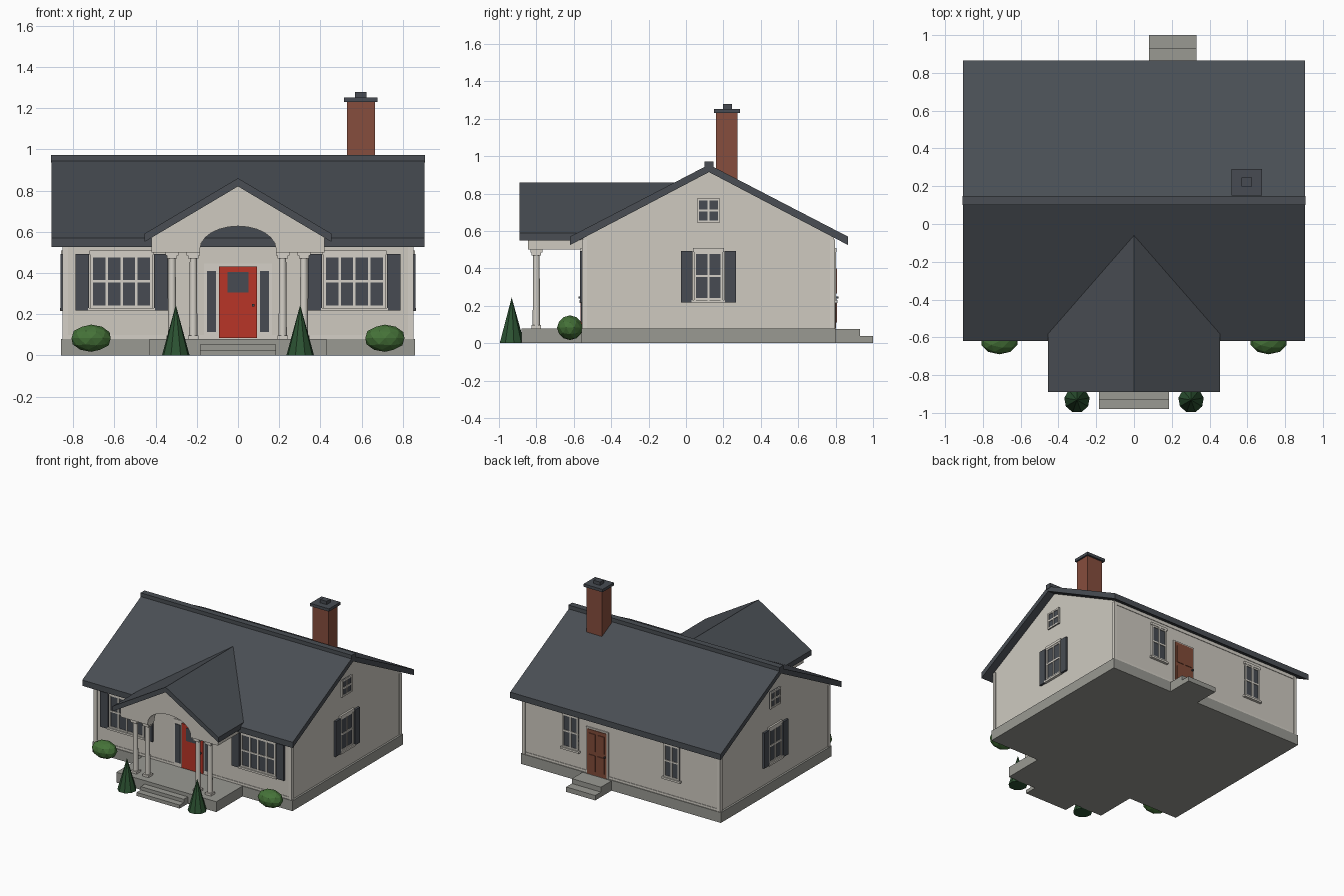
import bpy, bmesh, math
from mathutils import Matrix, Vector

if "Cube" in bpy.data.objects:
    bpy.data.objects.remove(bpy.data.objects["Cube"])


def material(name, rgb):
    m = bpy.data.materials.new(name)
    m.use_nodes = True
    m.diffuse_color = (*rgb, 1)
    m.node_tree.nodes["Principled BSDF"].inputs["Base Color"].default_value = (*rgb, 1)
    return m


SIDING = material("cream siding", (0.62, 0.59, 0.53))
TRIM = material("pale trim", (0.66, 0.63, 0.57))
ROOF = material("slate roof", (0.067, 0.076, 0.088))
SHUTTER = material("dark slate", (0.063, 0.071, 0.084))
STONE = material("grey stone", (0.32, 0.32, 0.29))
BRICK = material("red brick", (0.24, 0.075, 0.047))
RED = material("red door", (0.48, 0.035, 0.02))
BROWN = material("brown door", (0.22, 0.07, 0.04))
LEAF = material("bush green", (0.06, 0.17, 0.04))
PINE = material("conifer green", (0.025, 0.085, 0.032))


def finish(name, bm, mats, matrix=None):
    bmesh.ops.recalc_face_normals(bm, faces=bm.faces)
    me = bpy.data.meshes.new(name)
    bm.to_mesh(me)
    bm.free()
    for m in mats:
        me.materials.append(m)
    ob = bpy.data.objects.new(name, me)
    if matrix:
        ob.matrix_world = matrix
    bpy.context.collection.objects.link(ob)
    return ob


def boxes(name, parts, matrix=None):
    """One object from boxes given as (x0, x1, y0, y1, z0, z1, material)."""
    bm = bmesh.new()
    mats = []
    for x0, x1, y0, y1, z0, z1, m in parts:
        if m not in mats:
            mats.append(m)
        t = Matrix.Translation(((x0 + x1) / 2, (y0 + y1) / 2, (z0 + z1) / 2))
        s = Matrix.Diagonal((x1 - x0, y1 - y0, z1 - z0, 1))
        made = bmesh.ops.create_cube(bm, size=1, matrix=t @ s)
        for f in {f for v in made["verts"] for f in v.link_faces}:
            f.material_index = mats.index(m)
    return finish(name, bm, mats, matrix)


def prism(name, pts, axis, a, b, mat):
    """Extrude a profile of (y, z) points along x, or (x, z) points along y."""
    bm = bmesh.new()
    place = (lambda p: (a, p[0], p[1])) if axis == "x" else (lambda p: (p[0], a, p[1]))
    face = bm.faces.new([bm.verts.new(place(p)) for p in pts])
    ext = bmesh.ops.extrude_face_region(bm, geom=[face])
    shift = Vector((b - a, 0, 0)) if axis == "x" else Vector((0, b - a, 0))
    bmesh.ops.translate(bm, vec=shift, verts=[g for g in ext["geom"] if isinstance(g, bmesh.types.BMVert)])
    return finish(name, bm, [mat])


def on_wall(x, y, degrees):
    return Matrix.Translation((x, y, 0)) @ Matrix.Rotation(math.radians(degrees), 4, "Z")


def window(name, matrix, w, z0, z1, cols, shutter=0, sill=True):
    """Paned window in wall space: x along the wall, -y outward."""
    h, bar = w / 2, 0.012
    parts = [(-h, h, -0.006, 0.01, z0, z1, SHUTTER)]
    pitch = (w - bar) / cols
    for i in range(cols + 1):
        x = -h + i * pitch
        parts.append((x, x + bar, -0.012, 0, z0, z1, TRIM))
    for z in (z0, (z0 + z1 - bar) / 2, z1 - bar):
        parts.append((-h, h, -0.011, 0, z, z + bar, TRIM))
    if sill:
        parts.append((-h - 0.012, h + 0.012, -0.02, 0, z0 - 0.015, z0, TRIM))
        parts.append((-h - 0.006, h + 0.006, -0.014, 0, z1, z1 + 0.02, TRIM))
    if shutter:
        for s in (-1, 1):
            a, b = sorted((s * (h + 0.008), s * (h + 0.008 + shutter)))
            parts.append((a, b, -0.016, 0, z0 - 0.012, z1 + 0.005, SHUTTER))
    return boxes(name, parts, matrix)


# Foundation, porch floor and steps
boxes("foundation", [(-0.86, 0.86, -0.56, 0.80, 0, 0.08, STONE)])
boxes("porch_floor", [(-0.43, 0.43, -0.88, -0.55, 0, 0.08, STONE)])
boxes("front_steps", [(-0.185, 0.185, -0.93, -0.87, 0, 0.053, STONE),
                      (-0.185, 0.185, -0.98, -0.92, 0, 0.027, STONE)])
boxes("rear_steps", [(0.08, 0.33, 0.79, 0.93, 0, 0.076, STONE),
                     (0.08, 0.33, 0.92, 1.0, 0, 0.038, STONE)])

# Gabled house body with corner boards and bands
FRONT, BACK, SIDE, RIDGE = -0.55, 0.79, 0.845, 0.123
prism("house_walls", [(FRONT, 0.08), (BACK, 0.08), (BACK, 0.565), (RIDGE, 0.92), (FRONT, 0.565)],
      "x", -SIDE, SIDE, SIDING)
corners = []
for sx in (-1, 1):
    x0, x1 = sorted((sx * 0.825, sx * 0.851))
    corners += [(x0, x1, FRONT - 0.006, FRONT + 0.02, 0.08, 0.555, TRIM),
                (x0, x1, BACK - 0.02, BACK + 0.006, 0.08, 0.555, TRIM)]
boxes("corner_boards", corners)
boxes("wall_bands", [(-SIDE, SIDE, y - 0.004, y + 0.004, z, z + 0.018, TRIM)
                     for y in (FRONT, BACK) for z in (0.08, 0.535)])

# Main roof with ridge cap
prism("main_roof", [(-0.62, 0.525), (RIDGE, 0.915), (0.866, 0.525), (0.866, 0.57),
                    (RIDGE, 0.955), (-0.62, 0.57)], "x", -0.905, 0.905, ROOF)
boxes("ridge_cap", [(-0.908, 0.908, 0.1, 0.148, 0.935, 0.972, ROOF)])

# Porch roof, its back edge following the main slope
bm = bmesh.new()
rings = []
for x, z, back in ((-0.455, 0.59, -0.57), (0, 0.86, -0.06), (0.455, 0.59, -0.57)):
    rings.append([bm.verts.new(c) for c in ((x, -0.89, z), (x, back, z),
                                            (x, back, z - 0.04), (x, -0.89, z - 0.04))])
for a, b in zip(rings, rings[1:]):
    for i in range(4):
        bm.faces.new((a[i], a[(i + 1) % 4], b[(i + 1) % 4], b[i]))
for r in (rings[0], rings[-1]):
    bm.faces.new(r)
finish("porch_roof", bm, [ROOF])

# Porch gable with arched opening, and side beams
arch = [(-0.185 * math.cos(math.pi * i / 12), 0.515 + 0.112 * math.sin(math.pi * i / 12)) for i in range(13)]
prism("porch_gable", [(-0.42, 0.5), (-0.185, 0.5)] + arch +
      [(0.185, 0.5), (0.42, 0.5), (0.42, 0.575), (0, 0.824), (-0.42, 0.575)],
      "y", -0.845, -0.76, SIDING)
boxes("porch_beams", [(min(s * 0.36, s * 0.42), max(s * 0.36, s * 0.42), -0.78, FRONT, 0.5, 0.575, SIDING)
                      for s in (-1, 1)])

# Columns with square plinths and capitals
for i, x in enumerate((-0.32, -0.217, 0.217, 0.32)):
    bm = bmesh.new()
    bmesh.ops.create_cone(bm, cap_ends=True, segments=16, radius1=0.02, radius2=0.017, depth=0.39,
                          matrix=Matrix.Translation((x, -0.8, 0.29)))
    column = finish(f"porch_column_{i + 1}", bm, [TRIM])
    for p in column.data.polygons:
        p.use_smooth = len(p.vertices) == 4
    boxes(f"column_ends_{i + 1}", [(x - r, x + r, -0.8 - r, -0.8 + r, z0, z1, TRIM)
                                   for r, z0, z1 in ((0.026, 0.08, 0.097), (0.025, 0.47, 0.485),
                                                     (0.032, 0.485, 0.502))])

# Front door with sidelights
d = [(-0.165, 0.165, -0.006, 0, 0.08, 0.445, TRIM), (-0.092, 0.092, -0.014, 0, 0.085, 0.43, RED),
     (-0.05, 0.05, -0.018, 0, 0.305, 0.405, SHUTTER), (0.068, 0.08, -0.026, 0, 0.238, 0.25, SHUTTER)]
for s in (-1, 1):
    a, b = sorted((s * 0.106, s * 0.15))
    d.append((a, b, -0.011, 0, 0.112, 0.41, SHUTTER))
boxes("front_door", d, on_wall(0, FRONT, 0))

# Rear door with raised panels
d = [(-0.095, 0.095, -0.008, 0, 0.08, 0.44, TRIM), (-0.082, 0.082, -0.013, 0, 0.08, 0.428, BROWN)]
for x in (-0.066, 0.01):
    for z0, z1 in ((0.11, 0.235), (0.265, 0.4)):
        d.append((x, x + 0.056, -0.018, 0, z0, z1, BROWN))
d.append((0.066, 0.077, -0.026, 0, 0.24, 0.251, SHUTTER))
boxes("rear_door", d, on_wall(0.205, BACK, 180))

# Windows
for side, s in (("right", -1), ("left", 1)):
    window(f"front_window_{side}", on_wall(s * 0.565, FRONT, 0), 0.3, 0.23, 0.488, 4, 0.066)
    window(f"rear_window_{side}", on_wall(s * 0.435, BACK, 180), 0.135, 0.23, 0.488, 2)
    window(f"side_window_{side}", on_wall(s * SIDE, 0.12, s * 90), 0.155, 0.23, 0.488, 2, 0.062)
    window(f"attic_window_{side}", on_wall(s * SIDE, 0.12, s * 90), 0.125, 0.645, 0.775, 2, sill=False)

# Chimney
boxes("chimney", [(0.53, 0.665, 0.16, 0.275, 0.8, 1.23, BRICK),
                  (0.515, 0.677, 0.15, 0.29, 1.23, 1.252, SHUTTER),
                  (0.568, 0.624, 0.198, 0.245, 1.25, 1.278, SHUTTER)])

# Conifers and round bushes
for side, s in (("right", -1), ("left", 1)):
    bm = bmesh.new()
    bmesh.ops.create_cone(bm, cap_ends=True, segments=9, radius1=0.068, radius2=0, depth=0.245,
                          matrix=Matrix.Translation((s * 0.302, -0.932, 0.1225)))
    finish(f"conifer_{side}", bm, [PINE])
    bm = bmesh.new()
    bmesh.ops.create_icosphere(bm, subdivisions=2, radius=1)
    finish(f"bush_{side}", bm, [LEAF], Matrix.Translation((s * 0.713, -0.62, 0.083))
           @ Matrix.Diagonal((0.1, 0.07, 0.066, 1)))
